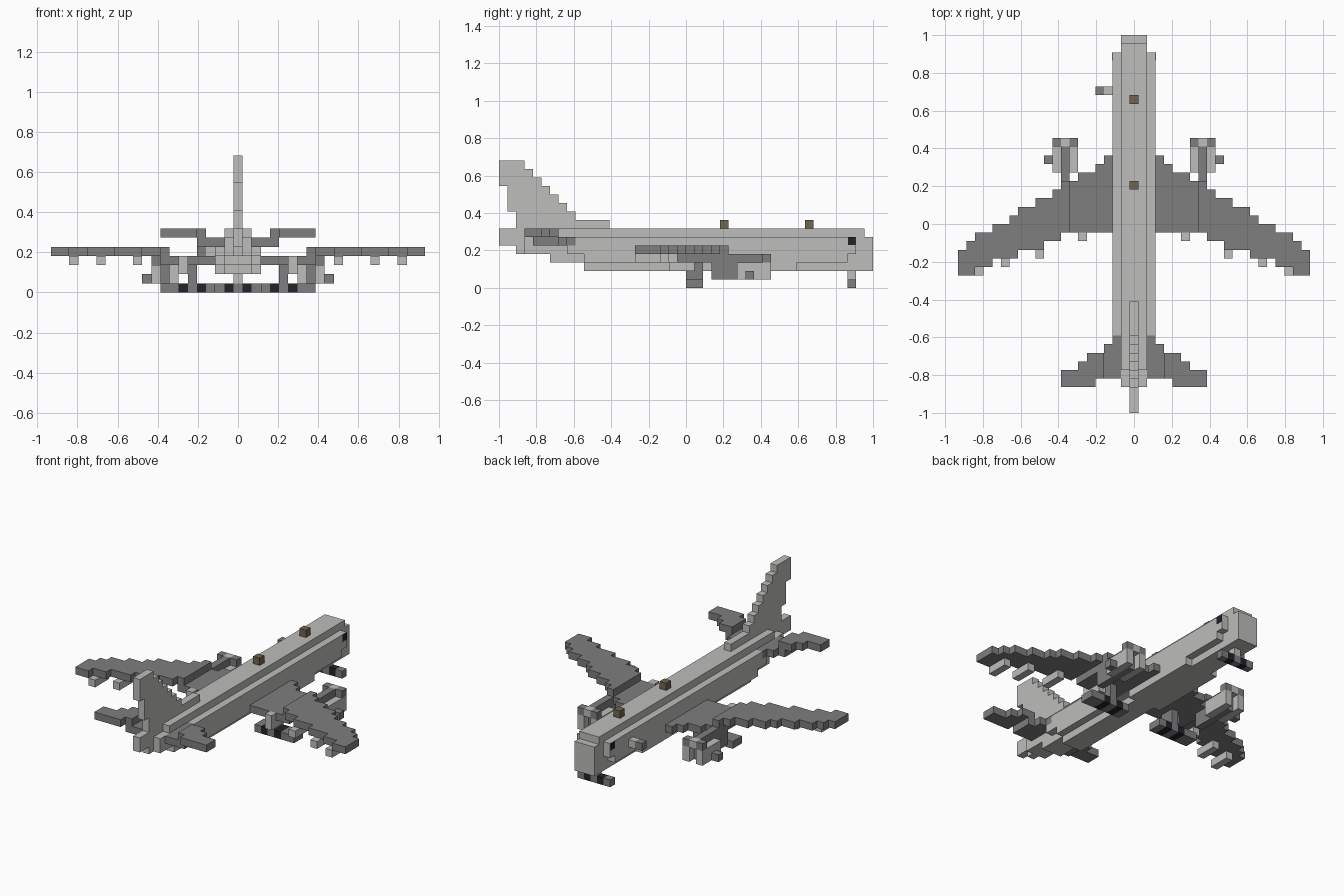
import bpy, bmesh
from mathutils import Vector

cube = bpy.data.objects.get("Cube")
if cube:
    bpy.data.objects.remove(cube, do_unlink=True)

UNIT = 2 / 44  # edge length of one block


def material(name, r, g, b):
    mat = bpy.data.materials.new(name)
    mat.use_nodes = True
    mat.diffuse_color = (r, g, b, 1)
    shader = next(n for n in mat.node_tree.nodes if n.type == 'BSDF_PRINCIPLED')
    shader.inputs["Base Color"].default_value = (r, g, b, 1)
    shader.inputs["Roughness"].default_value = 0.8
    return mat


LIGHT = material("light grey", 0.51, 0.51, 0.50)
DARK = material("dark grey", 0.21, 0.21, 0.21)
BLACK = material("black", 0.015, 0.017, 0.024)
BROWN = material("brown", 0.16, 0.13, 0.08)


def block(x, y, z):
    """Cells in three half-open ranges; a single number means one cell."""
    spans = [range(*s) if isinstance(s, tuple) else (s,) for s in (x, y, z)]
    return {(i, j, k) for i in spans[0] for j in spans[1] for k in spans[2]}


def wide(half, y, z):
    return block((-half, half + 1), y, z)


def build(name, mat, *blocks, side=1):
    """Turn cells into one closed stepped surface."""
    cells = {(i * side, j, k) for b in blocks for i, j, k in b}
    bm = bmesh.new()
    verts = {}

    def corner(p):
        key = tuple(round(c * 2) for c in p)
        if key not in verts:
            verts[key] = bm.verts.new((p.x * UNIT, p.y * UNIT - 1, p.z * UNIT))
        return verts[key]

    for cell in cells:
        centre = Vector(cell) + Vector((0, 0.5, 0.5))
        for axis in range(3):
            for sign in (-1, 1):
                normal = Vector((0, 0, 0))
                normal[axis] = sign
                if tuple(int(a + b) for a, b in zip(cell, normal)) in cells:
                    continue
                u = Vector((0, 0, 0))
                u[(axis + 1) % 3] = 0.5
                v = normal.cross(u)
                mid = centre + normal / 2
                bm.faces.new([corner(mid + d) for d in (u + v, v - u, -u - v, u - v)])
    # merge flat areas
    bmesh.ops.dissolve_limit(bm, angle_limit=0.01, verts=bm.verts[:], edges=bm.edges[:])
    bmesh.ops.recalc_face_normals(bm, faces=bm.faces[:])
    mesh = bpy.data.meshes.new(name)
    bm.to_mesh(mesh)
    bm.free()
    mesh.materials.append(mat)
    obj = bpy.data.objects.new(name, mesh)
    bpy.context.collection.objects.link(obj)
    return obj


# Fuselage: rounded section, rising tail and stepped nose
build("fuselage", LIGHT,
      wide(0, (0, 5), (5, 7)), wide(0, 2, 4),
      wide(1, (5, 43), 6),
      wide(1, (3, 44), 5), wide(1, (3, 44), 4),
      wide(1, (6, 44), 3), wide(1, (10, 44), 2),
      wide(2, (9, 42), 5), wide(2, (8, 42), 4), wide(2, (10, 41), 3))
build("belly_fairing", LIGHT, wide(2, (24, 35), 2))

# Tail fin: swept steps, one row per level
fin = [block(0, (2, 13), 7)]
for level in range(8, 15):
    rear = 2 if level < 9 else 1 if level < 12 else 0
    fin.append(block(0, (rear, 17 - level), level))
build("tail_fin", LIGHT, *fin)

# Roof antennas
for name, row in (("rear_antenna", 26), ("front_antenna", 36)):
    build(name, BROWN, block(0, row, 7))

# Side probe on one side of the nose
build("probe_arm", LIGHT, block(-3, 37, 4))
build("probe_tip", DARK, block(-4, 37, 4))

# Wing outline: leading and trailing row for each column from root to tip
LEADING = [30, 29, 28, 28, 27, 27, 26, 25, 25, 24, 24, 23, 22, 22, 21, 21, 20, 19]
TRAILING = [21] * 6 + [20] * 2 + [19] * 3 + [18] * 3 + [17] * 2 + [16] * 2
ROOT = 3

for side, label in ((1, "left"), (-1, "right")):
    inner, outer = [], []
    for n, (front, back) in enumerate(zip(LEADING, TRAILING)):
        col = ROOT + n
        if col <= 8:
            inner.append(block(col, (back, front), 3))
        if col >= 8:
            outer.append(block(col, (back, front), 4))
    build(label + "_inner_wing", DARK, *inner, side=side)
    build(label + "_outer_wing", DARK, *outer, side=side)

    # Flap fairings poking out behind the wing
    fairings = []
    for col in (6, 11, 15, 18):
        back = TRAILING[col - ROOT]
        level = 3 if col > 8 else 2
        fairings.append(block(col, (back - 1, back + 2), level))
        fairings.append(block(col, back - 1, 3))
    build(label + "_flap_fairings", LIGHT, *fairings, side=side)

    # Tailplane: low root, raised tip
    build(label + "_tailplane", DARK,
          block(2, (4, 9), 5), block(3, (4, 8), 5), block(4, (4, 7), (5, 7)),
          block(5, (3, 7), 6), block(6, (3, 6), 6), block((7, 9), (3, 5), 6),
          side=side)

    # Engine: light cowl, dark core, pylon and lip
    build(label + "_engine_cowl", LIGHT,
          block(7, (28, 32), (1, 3)), block(9, (28, 32), (1, 3)),
          block(8, 31, 3), side=side)
    build(label + "_engine_core", DARK,
          block(8, (25, 31), (1, 4)), side=side)
    build(label + "_engine_lip", DARK,
          block(7, 31, 3), block(9, 31, 3), side=side)
    build(label + "_engine_pod", DARK, block(10, 29, 1), side=side)

    # Main gear
    build(label + "_main_strut", DARK, block(5, (22, 24), (0, 3)), side=side)
    build(label + "_main_axle", DARK,
          block(3, (22, 24), 0), block((7, 9), (22, 24), 0), side=side)
    for name, col in (("inner", 4), ("outer", 6)):
        build(f"{label}_{name}_main_wheel", BLACK, block(col, (22, 24), 0), side=side)

    # Nose wheel and axle end
    build(label + "_nose_wheel", BLACK, block(1, 41, 0), side=side)
    build(label + "_nose_axle_end", DARK, block(2, 41, 0), side=side)

    # Cockpit window as a thin plate on the side
    bpy.ops.mesh.primitive_cube_add(
        size=1, location=(side * 2.5 * UNIT, 41.5 * UNIT - 1, 5.5 * UNIT))
    window = bpy.context.object
    window.name = label + "_cockpit_window"
    window.scale = (0.006, UNIT * 0.92, UNIT * 0.92)
    window.data.materials.append(BLACK)

# Nose gear leg
build("nose_strut", LIGHT, block(0, 41, 1))
build("nose_axle", DARK, block(0, 41, 0))
